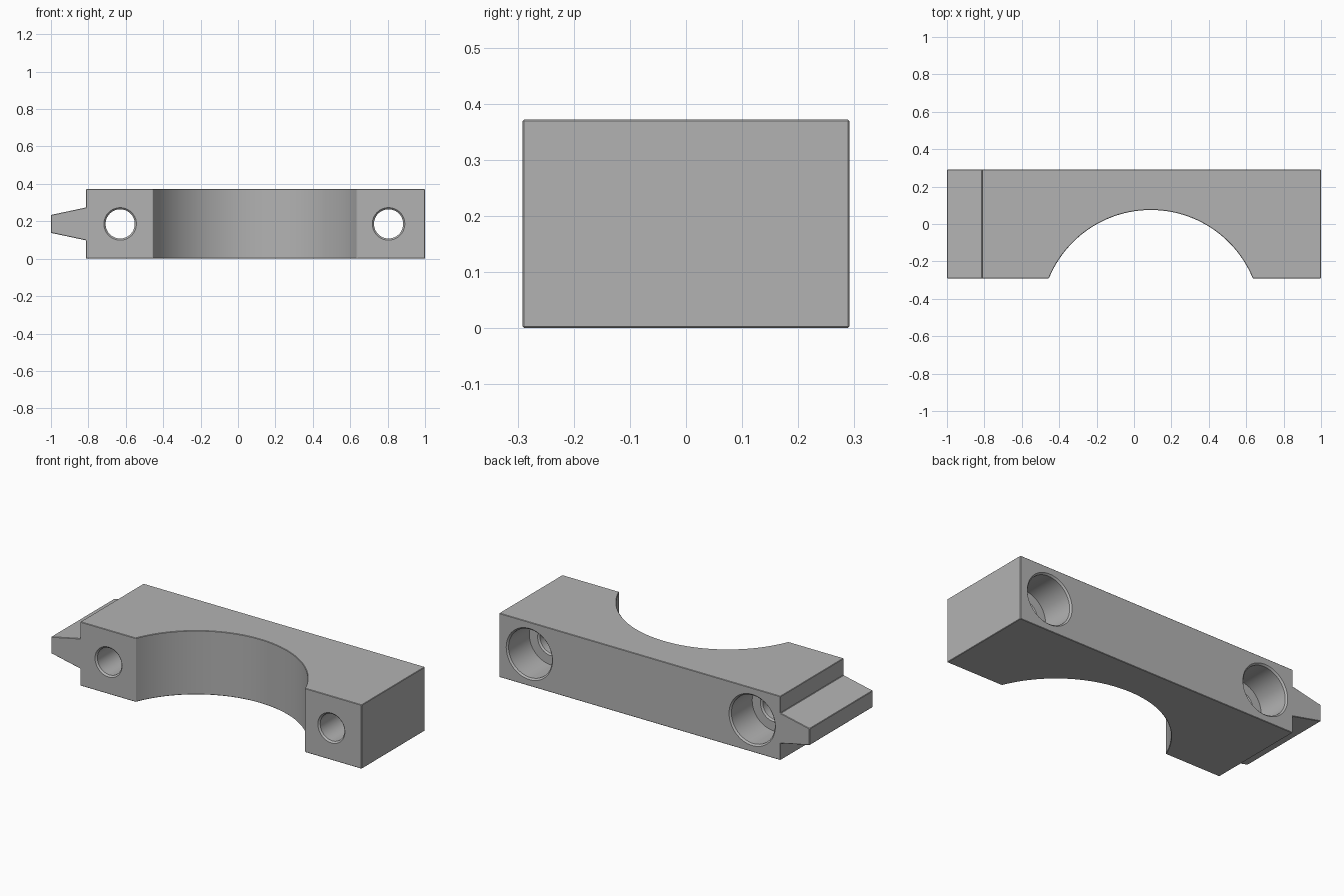
import bpy, bmesh, math
from mathutils import Matrix

if "Cube" in bpy.data.objects:
    bpy.data.objects.remove(bpy.data.objects["Cube"])

H, D = 0.372, 0.291      # height, half depth
MID = H / 2

gray = bpy.data.materials.new("plain_gray")
gray.diffuse_color = (0.45, 0.45, 0.45, 1)
gray.use_nodes = True
gray.node_tree.nodes["Principled BSDF"].inputs["Base Color"].default_value = gray.diffuse_color


def make_object(name, bm):
    bmesh.ops.recalc_face_normals(bm, faces=bm.faces)
    mesh = bpy.data.meshes.new(name)
    bm.to_mesh(mesh)
    bm.free()
    mesh.materials.append(gray)
    obj = bpy.data.objects.new(name, mesh)
    bpy.context.collection.objects.link(obj)
    return obj


def turned_cutter(name, x, profile, steps=64):
    """Solid of revolution about a y-direction axis; profile holds (radius, y)."""
    bm = bmesh.new()
    rings = []
    for r, y in profile:
        rings.append([bm.verts.new((x + r * math.cos(a), y, MID + r * math.sin(a)))
                      for a in (2 * math.pi * i / steps for i in range(steps))])
    for lower, upper in zip(rings, rings[1:]):
        for i in range(steps):
            j = (i + 1) % steps
            bm.faces.new((lower[i], lower[j], upper[j], upper[i]))
    bm.faces.new(rings[0])
    bm.faces.new(rings[-1])
    return make_object(name, bm)


def cut(obj, cutter):
    mod = obj.modifiers.new(cutter.name, 'BOOLEAN')
    mod.operation, mod.solver, mod.object = 'DIFFERENCE', 'EXACT', cutter
    cutter.hide_render = True


# Block with tapered side tongue: end profile swept front to back
half = [(-1.0, 0.048), (-0.812, 0.088), (-0.812, MID), (1.0, MID)]
outline = [(x, MID + z) for x, z in half] + [(x, MID - z) for x, z in reversed(half)]
bm = bmesh.new()
face = bm.faces.new([bm.verts.new((x, -D, z)) for x, z in outline])
swept = bmesh.ops.extrude_face_region(bm, geom=[face])["geom"]
bmesh.ops.translate(bm, vec=(0, 2 * D, 0),
                    verts=[v for v in swept if isinstance(v, bmesh.types.BMVert)])
block = make_object("clamp_block", bm)

# Round saddle in the front
bm = bmesh.new()
bmesh.ops.create_cone(bm, cap_ends=True, segments=128, radius1=0.589, radius2=0.589,
                      depth=1, matrix=Matrix.Translation((0.09, -0.514, MID)))
saddle = make_object("saddle_cutter", bm)
cut(block, saddle)

# Small chamfer on all edges
bevel = block.modifiers.new("chamfer", 'BEVEL')
bevel.width, bevel.segments = 0.009, 1
bevel.limit_method, bevel.angle_limit = 'ANGLE', math.radians(30)

# Counterbored bolt holes, with chamfered rims
SEAT, BORE, HEAD, C = D - 0.2, 0.078, 0.14, 0.009
hole = [(BORE + 2 * C, -D - C), (BORE, -D + C), (BORE, SEAT - C), (BORE + C, SEAT),
        (HEAD, SEAT), (HEAD, D - C), (HEAD + 2 * C, D + C)]
cutters = [saddle]
for side, x in (("left", -0.63), ("right", 0.805)):
    cutter = turned_cutter(side + "_bolt_hole_cutter", x, hole)
    cut(block, cutter)
    cutters.append(cutter)

# Bake the cuts and smooth the round walls
bpy.ops.object.select_all(action='DESELECT')
block.select_set(True)
bpy.context.view_layer.objects.active = block
bpy.ops.object.convert(target='MESH')
for c in cutters:
    bpy.data.objects.remove(c)
bpy.ops.object.shade_smooth_by_angle(angle=math.radians(25))
